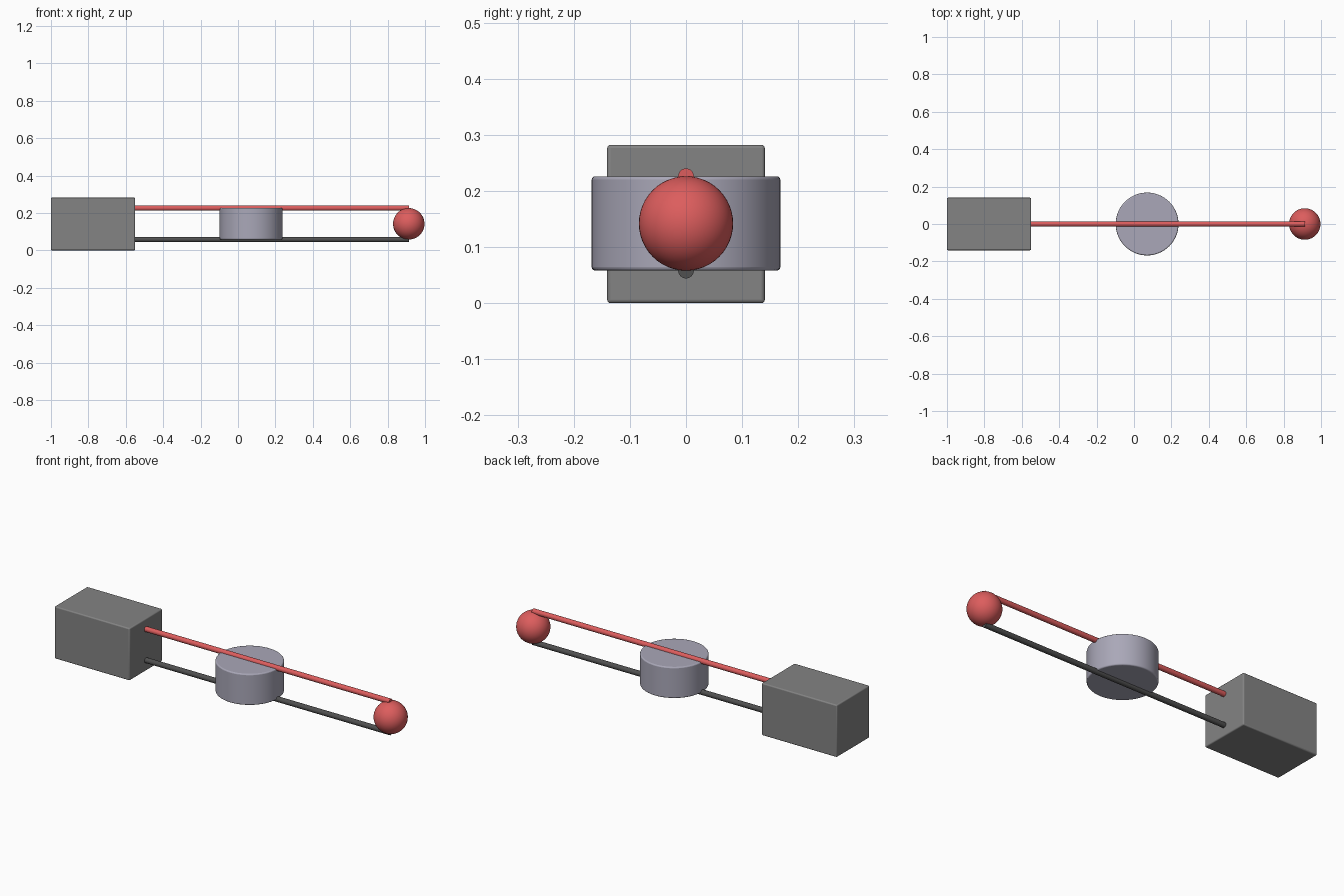
import bpy, math

if "Cube" in bpy.data.objects:
    bpy.data.objects.remove(bpy.data.objects["Cube"])

MID_Z, PULLEY_X, BALL_X = 0.142, 0.07, 0.913
BALL_R, DRUM_R, ROD_R = 0.084, 0.168, 0.014
BOX_FACE = -0.55


def material(name, rgb):
    m = bpy.data.materials.new(name)
    m.diffuse_color = (*rgb, 1)
    m.use_nodes = True
    m.node_tree.nodes["Principled BSDF"].inputs["Base Color"].default_value = m.diffuse_color
    return m


RED = material("red", (0.72, 0.11, 0.11))
DARK = material("dark_grey", (0.08, 0.08, 0.08))
GREY = material("mid_grey", (0.23, 0.23, 0.23))
PALE = material("pale_violet_grey", (0.40, 0.39, 0.48))


def finish(name, mat, bevel=0.0):
    ob = bpy.context.object
    ob.name = name
    ob.data.materials.append(mat)
    bpy.ops.object.transform_apply(location=False, rotation=True, scale=True)
    bpy.ops.object.shade_smooth_by_angle(angle=math.radians(35))
    if bevel:
        b = ob.modifiers.new("edge_round", 'BEVEL')
        b.width = bevel
        b.segments = 3
        b.limit_method = 'ANGLE'
        b.angle_limit = math.radians(40)
    return ob


def rod(name, x0, x1, z, mat):
    bpy.ops.mesh.primitive_cylinder_add(vertices=24, radius=ROD_R, depth=x1 - x0,
                                        location=((x0 + x1) / 2, 0, z),
                                        rotation=(0, math.pi / 2, 0))
    return finish(name, mat)


# Housing block
bpy.ops.mesh.primitive_cube_add(size=1, location=(-0.775, 0, 0.141))
bpy.context.object.scale = (0.45, 0.281, 0.282)
finish("housing_block", GREY, 0.006)

# Central drum
bpy.ops.mesh.primitive_cylinder_add(vertices=64, radius=DRUM_R, depth=2 * BALL_R,
                                    location=(PULLEY_X, 0, MID_Z))
finish("drum", PALE, 0.006)

# End ball
bpy.ops.mesh.primitive_uv_sphere_add(segments=48, ring_count=24, radius=BALL_R,
                                     location=(BALL_X, 0, MID_Z))
finish("end_ball", RED)

# Upper red rods meet over the drum, lower dark rods meet beneath it
for level, z, mat in (("upper", MID_Z + BALL_R, RED), ("lower", MID_Z - BALL_R, DARK)):
    rod(level + "_inner_rod", BOX_FACE, PULLEY_X, z, mat)
    rod(level + "_outer_rod", PULLEY_X, BALL_X, z, mat)
